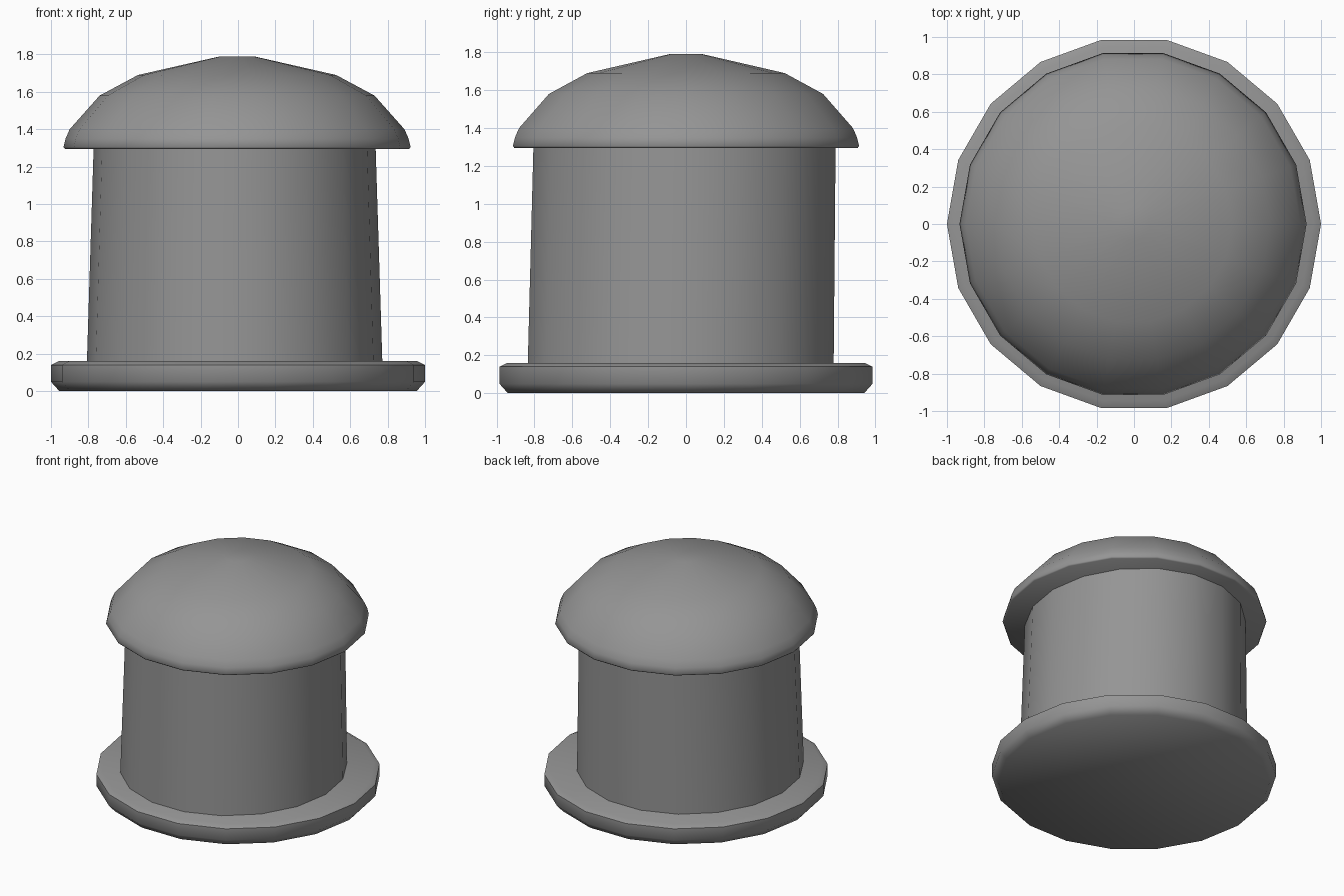
import bpy
import bmesh
from math import cos, sin, tau, radians

SIDES = 18

cube = bpy.data.objects.get("Cube")
if cube:
    bpy.data.objects.remove(cube, do_unlink=True)

# Single grey finish
grey = bpy.data.materials.new("mid grey")
grey.use_nodes = True
colour = (0.3, 0.3, 0.3, 1)
grey.diffuse_color = colour
grey.node_tree.nodes["Principled BSDF"].inputs["Base Color"].default_value = colour


def loft(name, rings, smooth_angle):
    """Stack rings of (x radius, y radius, x centre, y centre, z) into a capped solid."""
    bm = bmesh.new()
    loops = []
    for rx, ry, cx, cy, z in rings:
        loops.append([bm.verts.new((cx + rx * cos(tau * i / SIDES),
                                    cy + ry * sin(tau * i / SIDES), z))
                      for i in range(SIDES)])
    for low, high in zip(loops, loops[1:]):
        for i in range(SIDES):
            j = (i + 1) % SIDES
            bm.faces.new((low[i], low[j], high[j], high[i]))
    bm.faces.new(loops[0][::-1])
    bm.faces.new(loops[-1])
    bmesh.ops.recalc_face_normals(bm, faces=bm.faces)
    mesh = bpy.data.meshes.new(name)
    bm.to_mesh(mesh)
    bm.free()
    mesh.materials.append(grey)
    obj = bpy.data.objects.new(name, mesh)
    bpy.context.collection.objects.link(obj)
    bpy.ops.object.select_all(action='DESELECT')
    obj.select_set(True)
    bpy.context.view_layer.objects.active = obj
    bpy.ops.object.shade_smooth_by_angle(angle=radians(smooth_angle))
    return obj


def turned(profile, cx=0, cy=0):
    return [(r, r, cx, cy, z) for r, z in profile]


# Bevelled round base plate
loft("base_plate", turned([(0.955, 0), (1, 0.05), (1, 0.14), (0.96, 0.16)]), 60)

# Slightly tapered column
loft("column", [(0.79, 0.82, -0.018, -0.028, 0.15),
                (0.754, 0.81, -0.018, -0.008, 1.3)], 40)

# Domed cap with a narrow rim and small flat crown
loft("domed_cap", turned([(0.92, 1.295), (0.928, 1.305), (0.917, 1.35),
                          (0.895, 1.4), (0.735, 1.58), (0.53, 1.69),
                          (0.09, 1.79)], cx=-0.005), 60)
